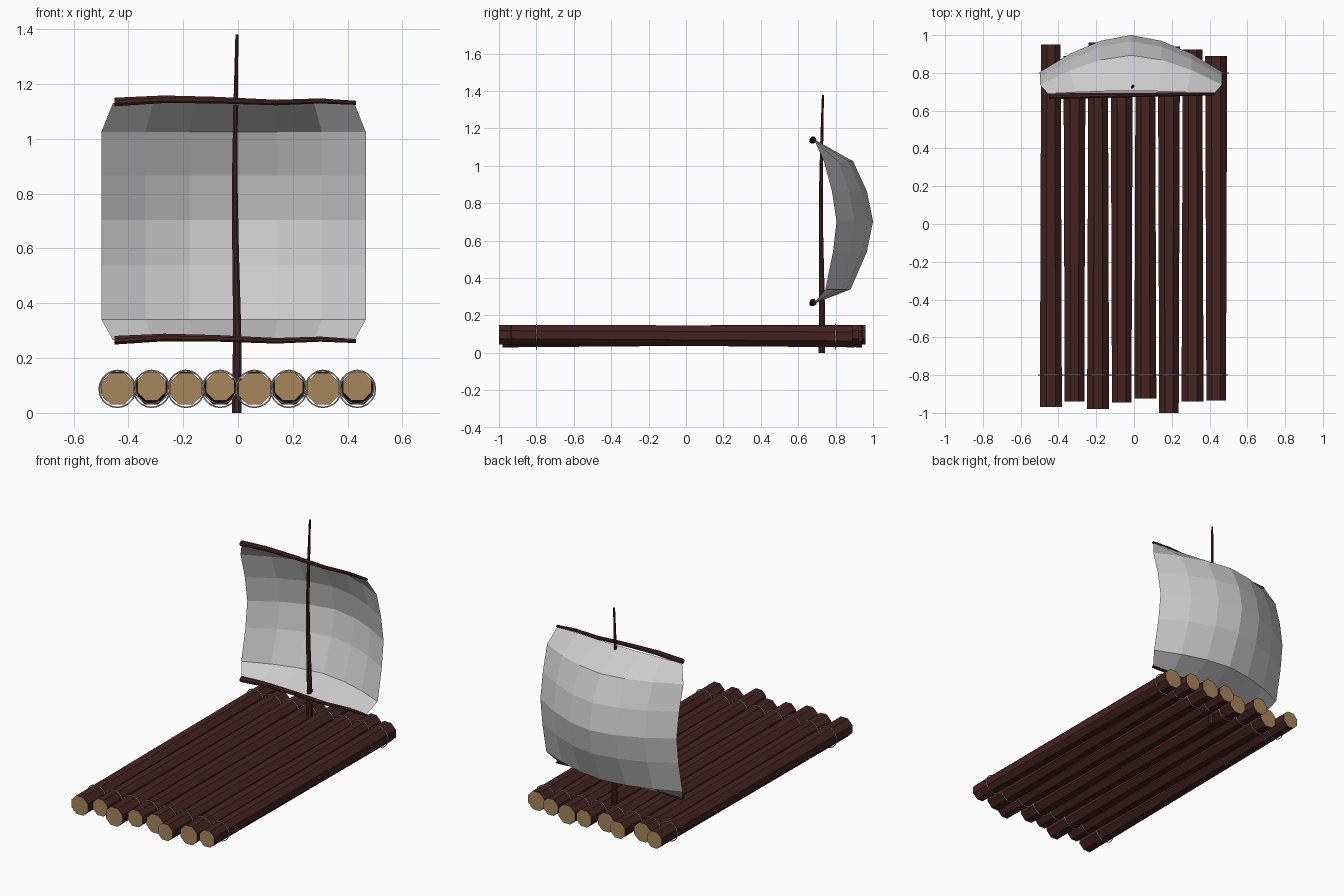
import bpy, bmesh, math
from mathutils import Vector

if "Cube" in bpy.data.objects:
    bpy.data.objects.remove(bpy.data.objects["Cube"])


def material(name, rgb):
    m = bpy.data.materials.new(name)
    m.diffuse_color = (*rgb, 1)
    m.use_nodes = True
    m.node_tree.nodes["Principled BSDF"].inputs["Base Color"].default_value = m.diffuse_color
    return m


BARK = material("bark", (0.055, 0.017, 0.014))
WOOD = material("cut_wood", (0.38, 0.24, 0.10))


def finish(name, bm, mats=()):
    bmesh.ops.recalc_face_normals(bm, faces=bm.faces)
    me = bpy.data.meshes.new(name)
    bm.to_mesh(me)
    bm.free()
    for m in mats:
        me.materials.append(m)
    ob = bpy.data.objects.new(name, me)
    bpy.context.collection.objects.link(ob)
    return ob


def pole(name, axis, stations, sides=8, cap=0):
    """Skin of rings; stations are (centre, radius), rings perpendicular to axis."""
    bm = bmesh.new()
    others = [i for i in range(3) if i != axis]
    rings = []
    for c, r in stations:
        ring = []
        for k in range(sides):
            a = 2 * math.pi * (k + 0.5) / sides
            p = Vector(c)
            p[others[0]] += r * math.cos(a)
            p[others[1]] += r * math.sin(a)
            ring.append(bm.verts.new(p))
        rings.append(ring)
    for a, b in zip(rings, rings[1:]):
        for k in range(sides):
            j = (k + 1) % sides
            bm.faces.new((a[k], a[j], b[j], b[k]))
    for ring in (rings[0], rings[-1]):
        bm.faces.new(ring).material_index = cap
    return finish(name, bm, (BARK, WOOD))


# Deck logs: tapered, thick end alternating front and back
spans = [(-0.97, 0.95), (-0.94, 0.89), (-0.98, 0.96), (-0.945, 0.90),
         (-0.925, 0.945), (-1.0, 0.94), (-0.94, 0.925), (-0.935, 0.89)]
log_x = [-0.44 + 0.125 * i for i in range(8)]
THICK, THIN = (0.088, 0.063), (0.097, 0.056)


def log_section(i, t):
    """Centre height and radius of log i at t = 0 (front) .. 1 (back)."""
    a, b = (THICK, THIN) if i % 2 == 0 else (THIN, THICK)
    return [p + (q - p) * t for p, q in zip(a, b)]


for i, (x, (y0, y1)) in enumerate(zip(log_x, spans)):
    st = []
    for t in (0, 0.33, 0.67, 1):
        z, r = log_section(i, t)
        st.append(((x, y0 + (y1 - y0) * t, z), r))
    pole(f"log_{i + 1}", 1, st, cap=1)

# Rope loops lashing each log near both ends
for label, y in (("front", -0.8), ("back", 0.8)):
    for i, x in enumerate(log_x):
        z, r = log_section(i, (y + 1) / 2)
        bpy.ops.mesh.primitive_torus_add(
            major_segments=20, minor_segments=5, major_radius=r + 0.004,
            minor_radius=0.003, location=(x, y, z - 0.002), rotation=(math.pi / 2, 0, 0))
        bpy.context.object.name = f"{label}_rope_{i + 1}"

# Mast: slightly crooked and tapering
pole("mast", 2, [((-0.005, 0.725, 0.0), 0.019), ((-0.003, 0.727, 0.3), 0.016),
                 ((-0.009, 0.722, 0.6), 0.013), ((-0.012, 0.721, 0.85), 0.011),
                 ((-0.009, 0.725, 1.1), 0.009), ((-0.004, 0.732, 1.38), 0.006)])

# Upper and lower yards share one wavy shape
wave = [(-0.45, -0.003, 0.017), (-0.27, 0.007, 0.015), (-0.08, 0.004, 0.013),
        (0.14, -0.005, 0.011), (0.30, 0.001, 0.010), (0.43, -0.006, 0.008)]
for name, z in (("upper_yard", 1.137), ("lower_yard", 0.268)):
    pole(name, 0, [((x, 0.676 + 0.015 * (x + 0.45), z + dz), r) for x, dz, r in wave])

# Billowing sail: rows are (z, half width, centre y, edge y)
rows = [(0.265, 0.44, 0.688, 0.685), (0.34, 0.482, 0.88, 0.745),
        (0.54, 0.482, 0.967, 0.786), (0.703, 0.482, 1.0, 0.805),
        (0.865, 0.482, 0.967, 0.78), (1.025, 0.482, 0.893, 0.737),
        (1.13, 0.44, 0.705, 0.69)]
bm = bmesh.new()
grid = []
for z, hw, yc, ye in rows:
    cols = []
    for k in range(-3, 4):
        u = abs(k) / 3
        cols.append(bm.verts.new((-0.016 + hw * k / 3, yc + (ye - yc) * u ** 1.7, z)))
    grid.append(cols)
for a, b in zip(grid, grid[1:]):
    for k in range(6):
        bm.faces.new((a[k], a[k + 1], b[k + 1], b[k]))
finish("sail", bm)
